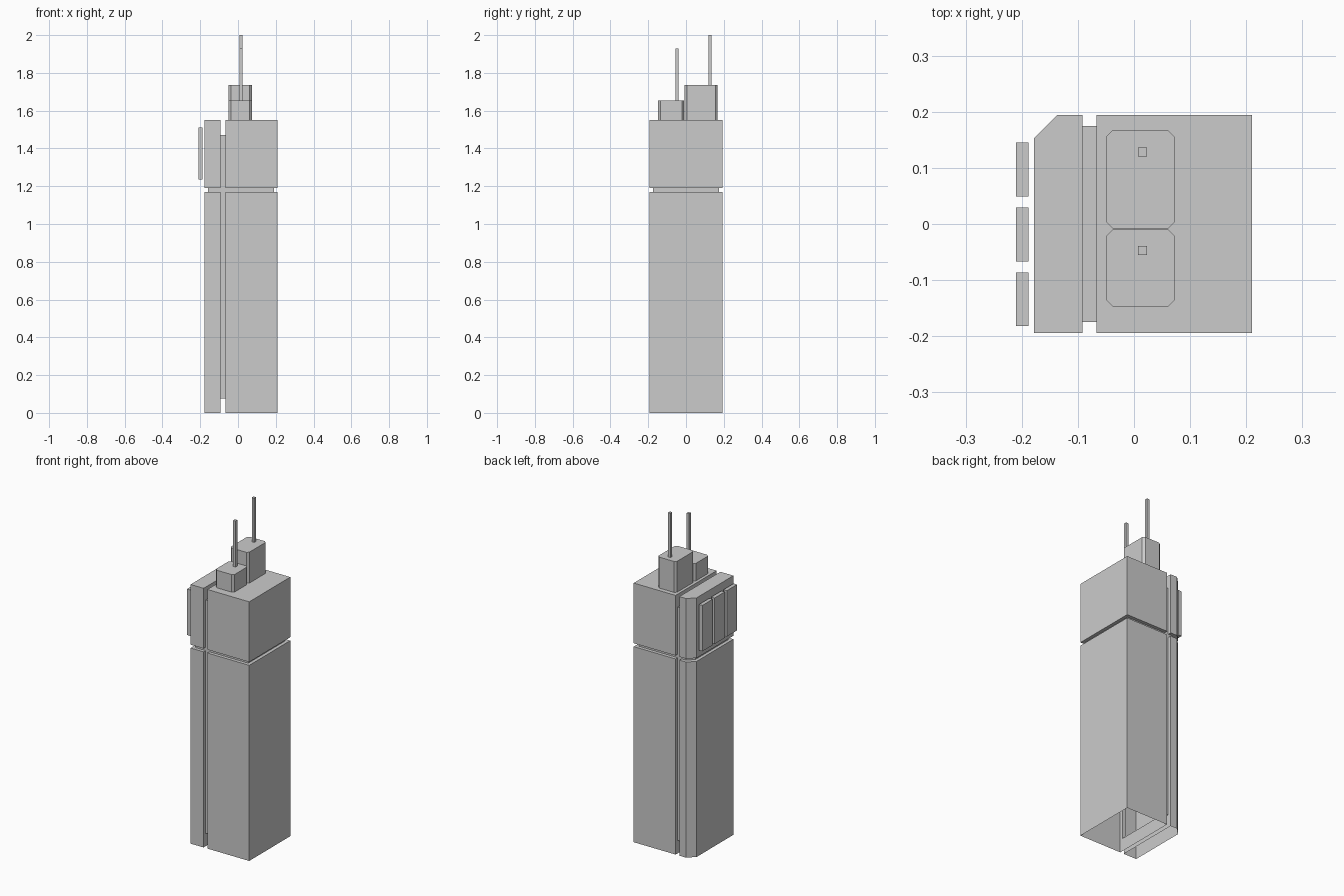
import bpy
import bmesh

if "Cube" in bpy.data.objects:
    bpy.data.objects.remove(bpy.data.objects["Cube"])


def prism(name, outline, z0, z1):
    """Extrude a counter-clockwise outline from z0 to z1."""
    bm = bmesh.new()
    low = [bm.verts.new((x, y, z0)) for x, y in outline]
    high = [bm.verts.new((x, y, z1)) for x, y in outline]
    n = len(outline)
    bm.faces.new(low[::-1])
    bm.faces.new(high)
    for i in range(n):
        j = (i + 1) % n
        bm.faces.new((low[i], low[j], high[j], high[i]))
    mesh = bpy.data.meshes.new(name)
    bm.to_mesh(mesh)
    bm.free()
    ob = bpy.data.objects.new(name, mesh)
    bpy.context.collection.objects.link(ob)
    return ob


def rect(x0, x1, y0, y1, c=0.0):
    """Rectangle outline, optionally with all corners cut by c."""
    if c == 0:
        return [(x0, y0), (x1, y0), (x1, y1), (x0, y1)]
    return [(x0 + c, y0), (x1 - c, y0), (x1, y0 + c), (x1, y1 - c),
            (x1 - c, y1), (x0 + c, y1), (x0, y1 - c), (x0, y0 + c)]


def cut_corner(x0, x1, y0, y1, c):
    """Rectangle outline with only the back left corner cut."""
    return [(x0, y0), (x1, y0), (x1, y1), (x0 + c, y1), (x0, y1 - c)]


# Tower body: four blocks split by grooves, joined by recessed cores
H, D = 1.55, 0.194
right_block = rect(-0.067, 0.21, -D, D)
left_block = cut_corner(-0.178, -0.092, -D, D, 0.041)
tower = prism("tower_body", right_block, 0, 1.17)
pieces = [
    prism("horizontal_core", cut_corner(-0.159, 0.19, -0.174, 0.174, 0.037), 1.15, 1.21),
    prism("right_upper", right_block, 1.19, H),
    prism("left_lower", left_block, 0, 1.17),
    prism("left_upper", left_block, 1.19, H),
    prism("vertical_core", rect(-0.11, -0.05, -0.1745, 0.1745), 0.0775, 1.4725),
]
for p in pieces:
    mod = tower.modifiers.new(p.name, 'BOOLEAN')
    mod.operation = 'UNION'
    mod.solver = 'EXACT'
    mod.object = p
deps = bpy.context.evaluated_depsgraph_get()
joined = bpy.data.meshes.new_from_object(tower.evaluated_get(deps))
tower.modifiers.clear()
tower.data = joined
for p in pieces:
    bpy.data.objects.remove(p)

# The tower is hollow and open at the ground
bm = bmesh.new()
bm.from_mesh(joined)
floor = [f for f in bm.faces if all(v.co.z < 0.001 for v in f.verts)]
bmesh.ops.delete(bm, geom=floor, context='FACES')
bm.to_mesh(joined)
bm.free()

# Roof housings, each with a square mast
for side, y0, y1, top, ym, tip in (("back", -0.008, 0.167, 1.735, 0.128, 2.0),
                                   ("front", -0.147, -0.010, 1.655, -0.047, 1.93)):
    prism(side + "_roof_housing", rect(-0.05, 0.073, y0, y1, 0.012), H, top)
    prism(side + "_mast", rect(0.007, 0.023, ym - 0.008, ym + 0.008), top, tip)

# Row of sign panels standing off the left wall
for i in range(3):
    y = -0.134 + i * 0.1155
    prism(f"side_panel_{i + 1}", rect(-0.21, -0.188, y - 0.048, y + 0.048), 1.235, 1.51)
